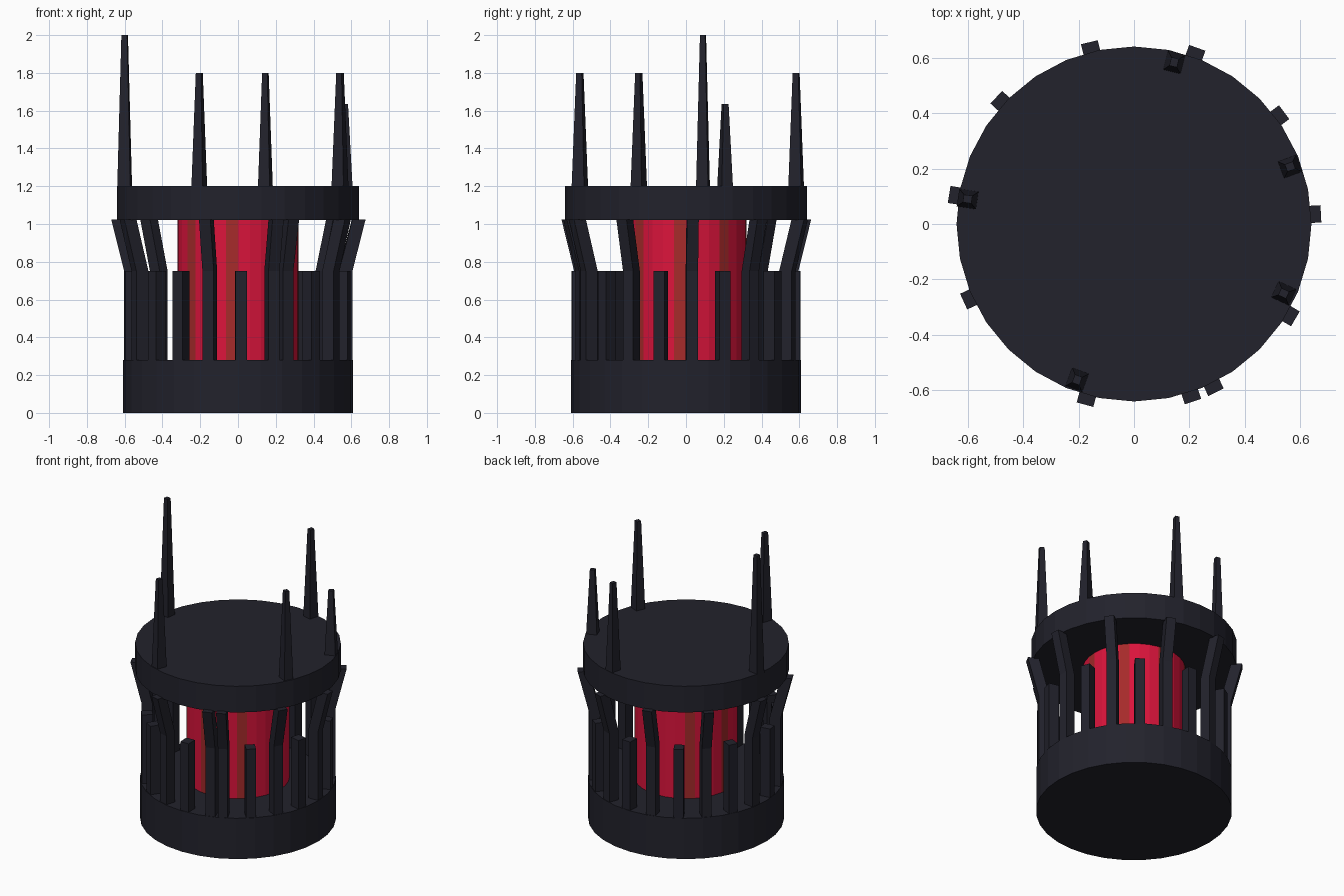
import bpy, bmesh
from math import cos, sin, radians, atan2, hypot, pi

if "Cube" in bpy.data.objects:
    bpy.data.objects.remove(bpy.data.objects["Cube"])


def material(name, rgb):
    m = bpy.data.materials.new(name)
    m.diffuse_color = (*rgb, 1)
    m.use_nodes = True
    m.node_tree.nodes["Principled BSDF"].inputs["Base Color"].default_value = m.diffuse_color
    return m


DARK = material("charcoal", (0.016, 0.016, 0.025))
RED = material("crimson", (0.716, 0.007, 0.045))
BROWN = material("brown", (0.376, 0.023, 0.023))


def loft(name, rings, mats):
    """Join equal-length closed rings of points into a capped solid."""
    bm = bmesh.new()
    vs = [[bm.verts.new(p) for p in r] for r in rings]
    n = len(vs[0])
    for a, b in zip(vs, vs[1:]):
        for i in range(n):
            j = (i + 1) % n
            bm.faces.new((a[i], a[j], b[j], b[i]))
    bm.faces.new(vs[0][::-1])
    bm.faces.new(vs[-1])
    bmesh.ops.recalc_face_normals(bm, faces=bm.faces)
    me = bpy.data.meshes.new(name)
    bm.to_mesh(me)
    bm.free()
    for m in mats:
        me.materials.append(m)
    ob = bpy.data.objects.new(name, me)
    bpy.context.collection.objects.link(ob)
    return ob


def drum(name, r, z0, z1, mats, n=32):
    ring = lambda z: [(r * cos(2 * pi * i / n), r * sin(2 * pi * i / n), z) for i in range(n)]
    return loft(name, [ring(z0), ring(z1)], mats)


def square(angle, r, z, depth, width):
    """Rectangle at radius r, turned to face outwards."""
    c, s = cos(angle), sin(angle)
    corners = ((-1, -1), (1, -1), (1, 1), (-1, 1))
    return [(c * (r + u * depth / 2) - s * v * width / 2,
             s * (r + u * depth / 2) + c * v * width / 2, z) for u, v in corners]


# base and top disc
drum("base", 0.61, 0, 0.28, [DARK])
drum("top_disc", 0.64, 1.02, 1.2, [DARK])

# inner core with brown stripes on every fourth side
core = drum("core", 0.32, 0.27, 1.03, [RED, BROWN])
for p in core.data.polygons:
    if abs(p.normal.z) < 0.5:
        a = atan2(p.center.y, p.center.x) % (2 * pi)
        if int(a / (2 * pi) * 32) % 4 == 3:
            p.material_index = 1

# cage bars: tall ones lean outwards above the short ones
STEP = 16.78
SHORT = {1, 3, 5, 7, 9, 11, 13, 15, 17, 18, 20}
for i in range(22):
    a = radians(296 + STEP * i)
    rings = [square(a, 0.57, 0.26, 0.07, 0.062), square(a, 0.57, 0.75, 0.07, 0.062)]
    if i not in SHORT:
        rings.append(square(a, 0.64, 1.025, 0.07, 0.062))
    loft("short_bar" if i in SHORT else "tall_bar", rings, [DARK])

# tapered spikes around the rim
for x, y, top in ((0.145, 0.583, 1.8), (0.563, 0.207, 1.635), (0.54, -0.25, 1.8),
                  (-0.205, -0.562, 1.8), (-0.6, 0.09, 2.0)):
    a, r = atan2(y, x), hypot(x, y)
    loft("spike", [square(a, r, 1.19, 0.07, 0.064), square(a, r, top, 0.031, 0.028)], [DARK])
